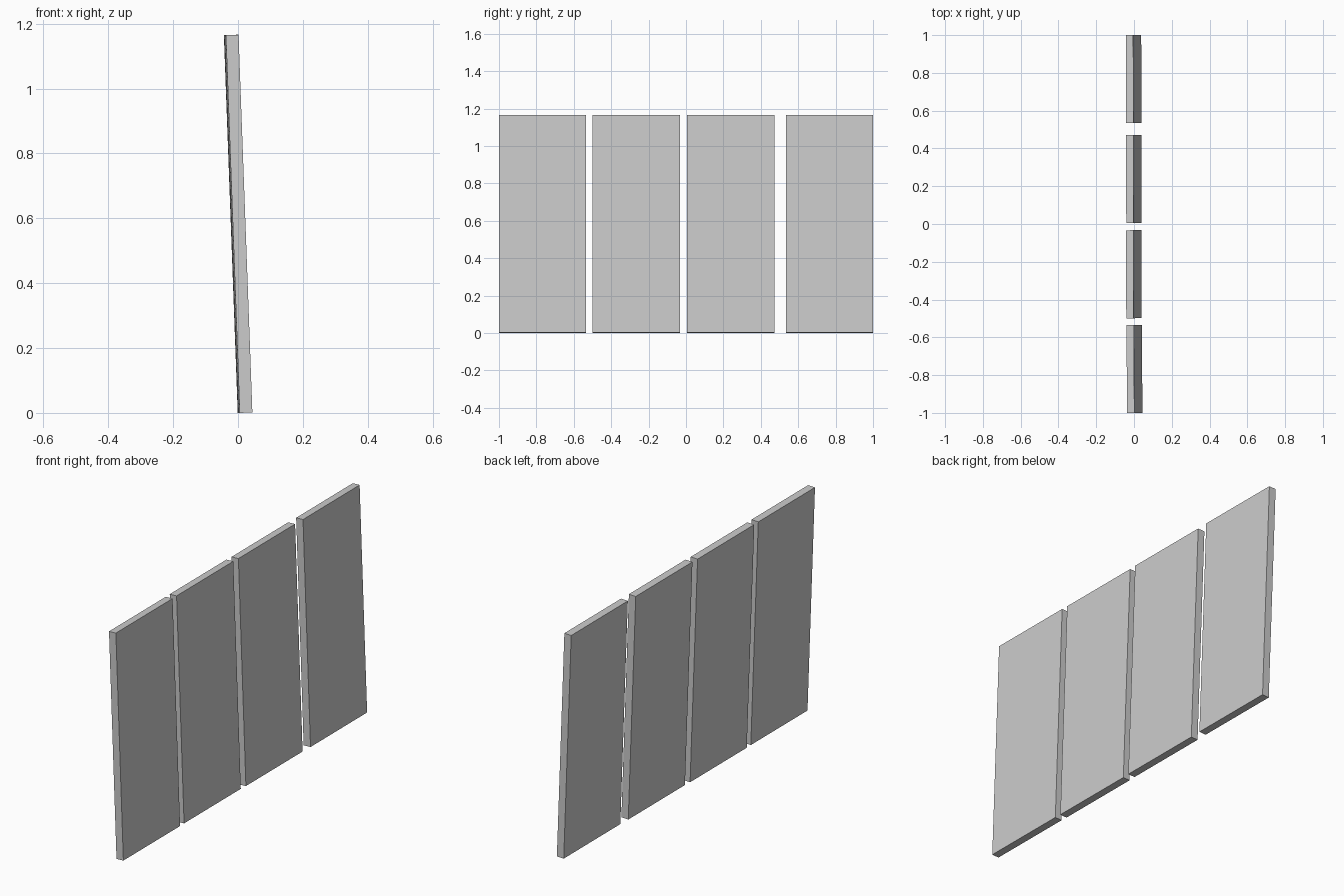
import bpy
import bmesh
from math import radians, sin, cos
from mathutils import Matrix

cube = bpy.data.objects.get("Cube")
if cube:
    bpy.data.objects.remove(cube, do_unlink=True)

# One plain grey for every panel
GREY = (0.6, 0.6, 0.6, 1.0)
mat = bpy.data.materials.new("plain grey")
mat.use_nodes = True
mat.diffuse_color = GREY
mat.node_tree.nodes["Principled BSDF"].inputs["Base Color"].default_value = GREY

THICK, WIDTH, LENGTH = 0.039, 0.466, 1.1655
LEAN = radians(-2.1)
STAND = (LENGTH * cos(LEAN) + THICK * sin(-LEAN)) / 2


def leaning_panel(name, x, y, yaw):
    """Flat slab tipped towards -x, resting on the ground."""
    bm = bmesh.new()
    bmesh.ops.create_cube(bm, size=1)
    bm.transform(Matrix.Diagonal((THICK, WIDTH, LENGTH, 1)))
    mesh = bpy.data.meshes.new(name)
    bm.to_mesh(mesh)
    bm.free()
    mesh.materials.append(mat)
    obj = bpy.data.objects.new(name, mesh)
    obj.location = (x, y, STAND)
    obj.rotation_euler = (0, LEAN, radians(yaw))
    bpy.context.collection.objects.link(obj)


# Row of four panels with slightly uneven gaps
leaning_panel("front_panel", 0.0025, -0.767, 0.25)
leaning_panel("front_middle_panel", -0.001, -0.266, 0.25)
leaning_panel("back_middle_panel", -0.001, 0.239, 0.25)
leaning_panel("back_panel", -0.0015, 0.767, 0.3)
